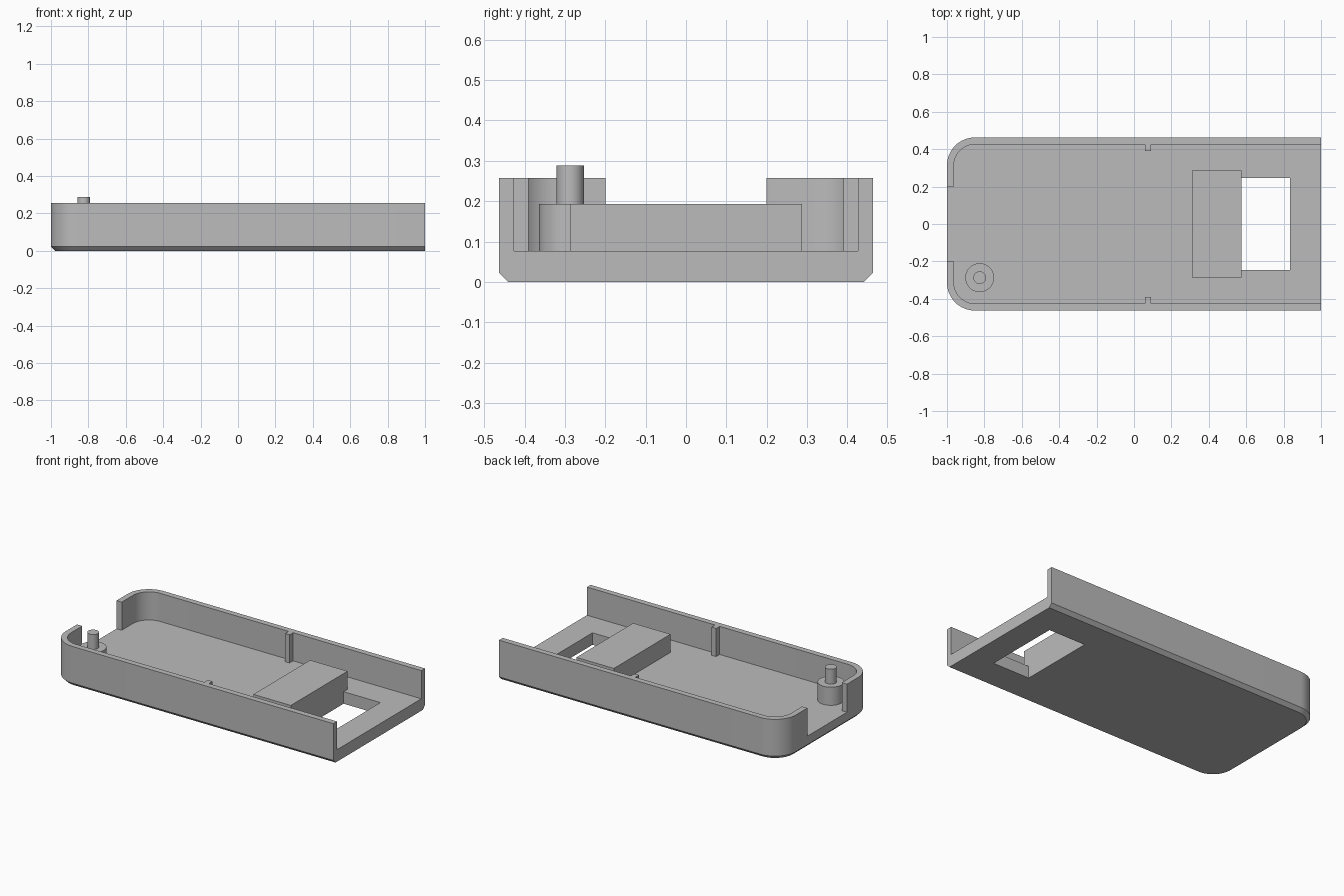
import bpy, bmesh
from math import cos, sin, pi

if "Cube" in bpy.data.objects:
    bpy.data.objects.remove(bpy.data.objects["Cube"])

HALF_W, WALL, RADIUS, CHAMFER = 0.463, 0.037, 0.15, 0.022
FLOOR, RIM, SHELF = 0.077, 0.257, 0.193

grey = bpy.data.materials.new("plain grey")
grey.use_nodes = True
grey.diffuse_color = (0.5, 0.5, 0.5, 1)
grey.node_tree.nodes["Principled BSDF"].inputs["Base Color"].default_value = (0.5, 0.5, 0.5, 1)


def loft(name, rings):
    """Solid through matching rings of points, capped at both ends."""
    bm = bmesh.new()
    loops = [[bm.verts.new(p) for p in ring] for ring in rings]
    n = len(loops[0])
    for low, high in zip(loops, loops[1:]):
        for i in range(n):
            j = (i + 1) % n
            bm.faces.new((low[i], low[j], high[j], high[i]))
    bm.faces.new(loops[0][::-1])
    bm.faces.new(loops[-1])
    mesh = bpy.data.meshes.new(name)
    bm.to_mesh(mesh)
    bm.free()
    mesh.materials.append(grey)
    obj = bpy.data.objects.new(name, mesh)
    bpy.context.collection.objects.link(obj)
    return obj


def box(name, x0, x1, y0, y1, z0, z1):
    return loft(name, [[(x0, y0, z), (x1, y0, z), (x1, y1, z), (x0, y1, z)] for z in (z0, z1)])


def outline(inset, z, end=1.0, steps=16):
    """Plan with a square end at +x and two round corners at -x."""
    w, r = HALF_W - inset, RADIUS - inset
    cx, cy = RADIUS - 1, HALF_W - RADIUS
    pts = [(end, -w, z), (end, w, z)]
    for side, start in ((1, pi / 2), (-1, pi)):
        for i in range(steps + 1):
            a = start + pi / 2 * i / steps
            pts.append((cx + r * cos(a), side * cy + r * sin(a), z))
    return pts


def cylinder(name, x, y, r, z0, z1, n=48):
    return loft(name, [[(x + r * cos(2 * pi * i / n), y + r * sin(2 * pi * i / n), z)
                        for i in range(n)] for z in (z0, z1)])


def select(obj):
    bpy.ops.object.select_all(action='DESELECT')
    obj.select_set(True)
    bpy.context.view_layer.objects.active = obj


def cut(target, cutter):
    mod = target.modifiers.new("cut", 'BOOLEAN')
    mod.operation, mod.solver, mod.object = 'DIFFERENCE', 'EXACT', cutter
    select(target)
    bpy.ops.object.modifier_apply(modifier=mod.name)
    bpy.data.objects.remove(cutter)


# Tray: chamfered shell, hollowed, with an end slot and a floor window
tray = loft("tray", [outline(CHAMFER, 0), outline(0, CHAMFER), outline(0, RIM)])
# Keep the open end square down to the bottom
cut(tray, loft("cavity", [outline(WALL, FLOOR, 1.2), outline(WALL, 0.5, 1.2)]))
cut(tray, box("end_slot", -1.2, -0.9, -0.2, 0.2, FLOOR, 0.5))
cut(tray, box("floor_window", 0.575, 0.835, -0.247, 0.247, -0.1, 0.2))

# Small ribs on both side walls
inner = HALF_W - WALL
box("left_rib", 0.06, 0.092, 0.39, inner + 0.01, FLOOR, RIM)
box("right_rib", 0.06, 0.092, -inner - 0.01, -0.39, FLOOR, RIM)

# Raised block beside the window
box("raised_block", 0.31, 0.575, -0.287, 0.287, FLOOR, SHELF)

# Stepped screw post
boss = cylinder("post_base", -0.825, -0.287, 0.077, FLOOR, SHELF)
pin = cylinder("post_pin", -0.825, -0.287, 0.034, SHELF, 0.288)

for obj in (tray, boss, pin):
    select(obj)
    bpy.ops.object.shade_smooth_by_angle(angle=pi / 6)
